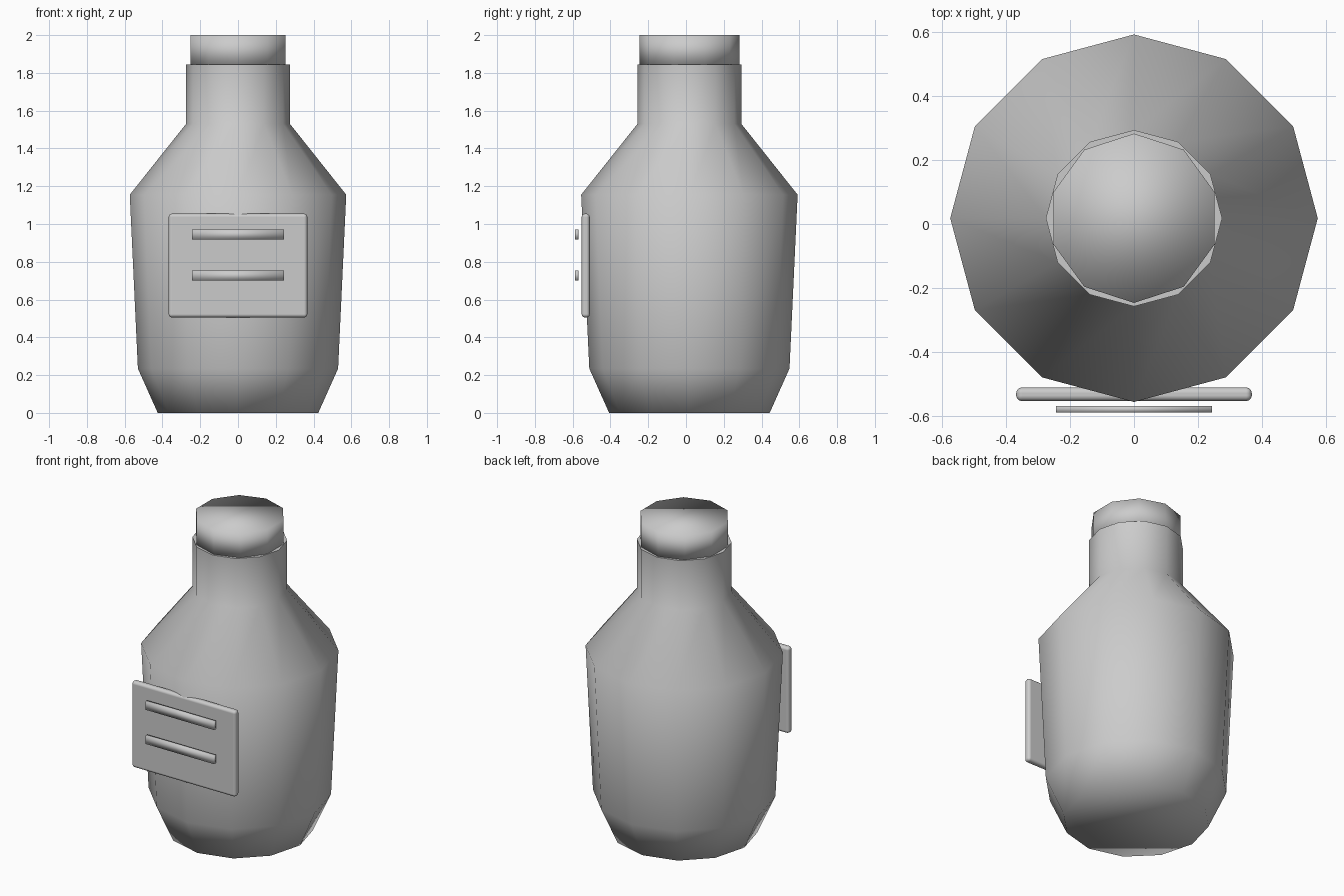
import bpy, bmesh, math

cube = bpy.data.objects.get("Cube")
if cube:
    bpy.data.objects.remove(cube, do_unlink=True)

AXIS_Y = 0.018  # the bottle axis sits slightly behind centre

grey = bpy.data.materials.new("light_grey")
grey.use_nodes = True
COLOUR = (0.6, 0.6, 0.6, 1)
grey.diffuse_color = COLOUR
grey.node_tree.nodes["Principled BSDF"].inputs["Base Color"].default_value = COLOUR


def finish(name, bm):
    """Turn a bmesh into a smooth-shaded grey object."""
    bmesh.ops.recalc_face_normals(bm, faces=bm.faces)
    for face in bm.faces:
        face.smooth = True
    mesh = bpy.data.meshes.new(name)
    bm.to_mesh(mesh)
    bm.free()
    mesh.materials.append(grey)
    obj = bpy.data.objects.new(name, mesh)
    bpy.context.collection.objects.link(obj)
    return obj


def lathe(name, profile, sides, sharp_top=False):
    """Closed solid of revolution from (radius, height) pairs."""
    bm = bmesh.new()
    rings = []
    for r, z in profile:
        angles = [math.pi / 2 + math.tau * i / sides for i in range(sides)]
        rings.append([bm.verts.new((r * math.cos(a), AXIS_Y + r * math.sin(a), z))
                      for a in angles])
    for low, high in zip(rings, rings[1:]):
        for i in range(sides):
            j = (i + 1) % sides
            bm.faces.new((low[i], low[j], high[j], high[i]))
    bm.faces.new(rings[0][::-1])
    top = bm.faces.new(rings[-1])
    if sharp_top:
        for edge in top.edges:
            edge.smooth = False
    return finish(name, bm)


def box(name, size, centre):
    bm = bmesh.new()
    bmesh.ops.create_cube(bm, size=1)
    bmesh.ops.scale(bm, vec=size, verts=bm.verts)
    bmesh.ops.translate(bm, vec=centre, verts=bm.verts)
    return finish(name, bm)


# Bottle: tapered foot, body, sloping shoulder and straight neck
lathe("bottle_body", [(0.425, 0), (0.53, 0.235), (0.573, 1.155),
                      (0.275, 1.53), (0.275, 1.845)], 12, sharp_top=True)

# Stopper
lathe("stopper", [(0.264, 1.835), (0.264, 2.0)], 10)

# Label plate with rounded edges
plate = box("label_plate", (0.735, 0.043, 0.55), (0, -0.531, 0.78))
bevel = plate.modifiers.new("rounded_edges", 'BEVEL')
bevel.width = 0.018
bevel.segments = 3
bevel.harden_normals = True

# Two raised bars just in front of the label
for name, z in (("upper_bar", 0.945), ("lower_bar", 0.727)):
    box(name, (0.485, 0.02, 0.052), (0, -0.578, z))
